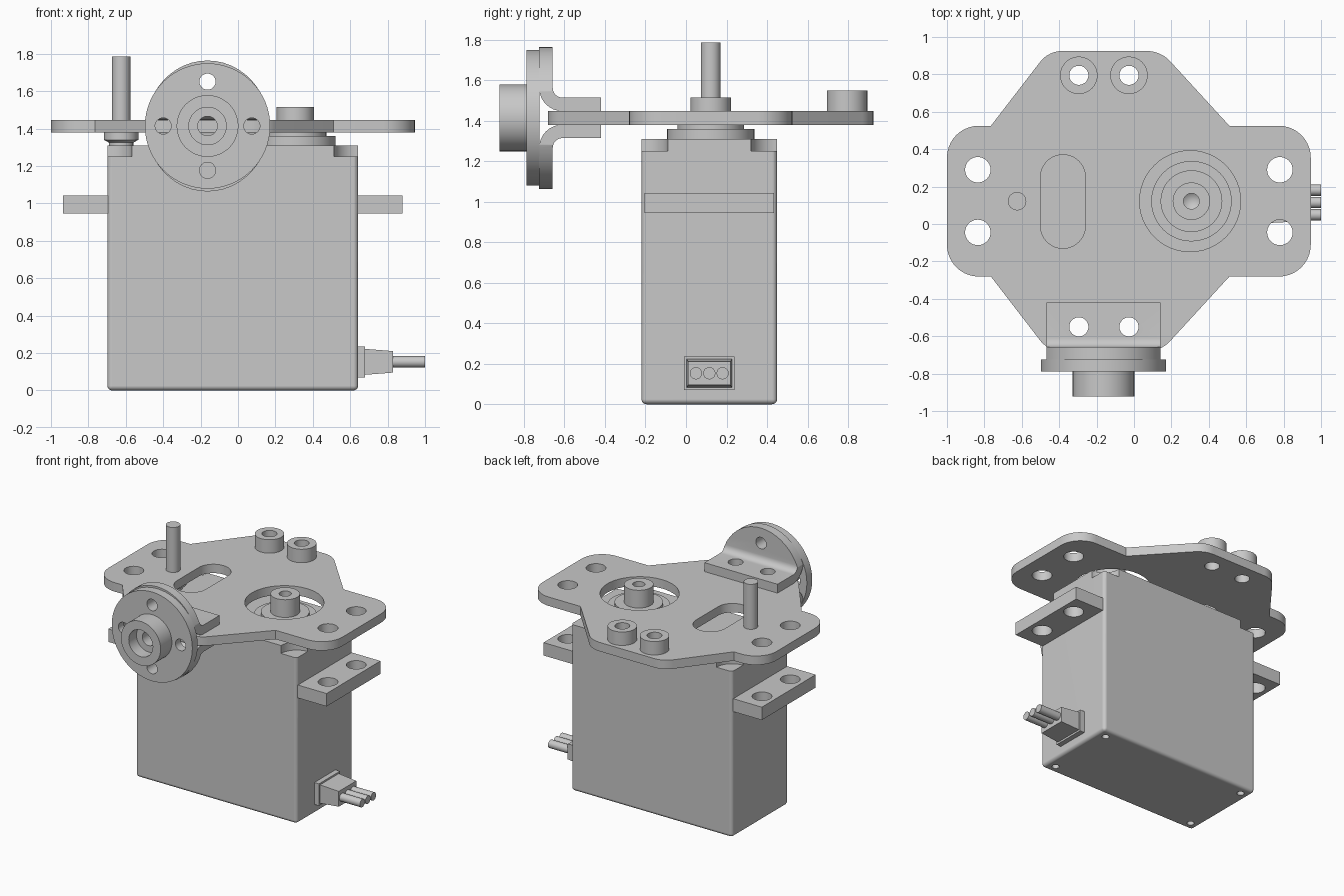
import bpy, bmesh, math
from mathutils import Vector, Matrix

if "Cube" in bpy.data.objects:
    bpy.data.objects.remove(bpy.data.objects["Cube"], do_unlink=True)

grey = bpy.data.materials.new("plain_grey")
grey.use_nodes = True
grey.diffuse_color = (0.58, 0.58, 0.58, 1)
grey.node_tree.nodes["Principled BSDF"].inputs["Base Color"].default_value = (0.58, 0.58, 0.58, 1)

AXIS = {"z": Matrix.Identity(4),
        "-y": Matrix.Rotation(math.pi / 2, 4, "X"),
        "x": Matrix.Rotation(math.pi / 2, 4, "Y")}


def finish(bm, name):
    bmesh.ops.recalc_face_normals(bm, faces=bm.faces)
    me = bpy.data.meshes.new(name)
    bm.to_mesh(me)
    bm.free()
    me.materials.append(grey)
    ob = bpy.data.objects.new(name, me)
    bpy.context.collection.objects.link(ob)
    return ob


def lathe(name, profile, pos, axis="z", steps=48):
    """Spin (radius, height) points about an axis through pos."""
    bm = bmesh.new()
    vs = [bm.verts.new((r, 0, h)) for r, h in profile]
    es = [bm.edges.new(p) for p in zip(vs, vs[1:])]
    bmesh.ops.spin(bm, geom=vs + es, cent=(0, 0, 0), axis=(0, 0, 1),
                   angle=2 * math.pi, steps=steps)
    bmesh.ops.remove_doubles(bm, verts=bm.verts, dist=1e-5)
    bm.transform(Matrix.Translation(pos) @ AXIS[axis])
    return finish(bm, name)


def rod(name, r, length, pos, axis="z"):
    return lathe(name, [(0, 0), (r, 0), (r, length), (0, length)], pos, axis)


def prism(name, pts, depth):
    """Extrude a list of 3D points along a vector."""
    bm = bmesh.new()
    f = bm.faces.new([bm.verts.new(p) for p in pts])
    g = bmesh.ops.extrude_face_region(bm, geom=[f])["geom"]
    bmesh.ops.translate(bm, vec=depth, verts=[v for v in g if isinstance(v, bmesh.types.BMVert)])
    return finish(bm, name)


def box(name, lo, hi):
    (a, b, c), (d, e, f) = lo, hi
    return prism(name, [(a, b, c), (d, b, c), (d, e, c), (a, e, c)], (0, 0, f - c))


def rounded(corners, z, n=10):
    """Fillet a closed outline of (x, y, radius) corners at height z."""
    out = []
    for i, (x, y, r) in enumerate(corners):
        p = Vector((x, y, z))
        if not r:
            out.append(p)
            continue
        a, b = [(Vector((*corners[j % len(corners)][:2], z)) - p).normalized()
                for j in (i - 1, i + 1)]
        half = a.angle(b) / 2
        c = p + (a + b).normalized() * r / math.sin(half)
        t = r / math.tan(half)
        u, v = (p + a * t - c).normalized(), (p + b * t - c).normalized()
        out += [c + u.slerp(v, k / n).normalized() * r for k in range(n + 1)]
    return out


def boolean(ob, tools, op="DIFFERENCE"):
    for t in tools:
        m = ob.modifiers.new("cut", "BOOLEAN")
        m.operation, m.object, m.solver = op, t, "EXACT"
    deps = bpy.context.evaluated_depsgraph_get()
    me = bpy.data.meshes.new_from_object(ob.evaluated_get(deps))
    ob.modifiers.clear()
    ob.data = me
    for t in tools:
        bpy.data.objects.remove(t, do_unlink=True)
    return ob


# servo body: bevelled except around the lid, screw pockets on top, screw holes below
X0, X1, Y0, Y1, TOP = -0.698, 0.642, -0.22, 0.45, 1.31
body = box("servo_body", (X0, Y0, 0), (X1, Y1, TOP))
bm = bmesh.new()
bm.from_mesh(body.data)
edges = [e for e in bm.edges if min(v.co.z for v in e.verts) < 0.1]
bmesh.ops.bevel(bm, geom=edges, offset=0.025, segments=4, profile=0.5, affect="EDGES")
bm.to_mesh(body.data)
bm.free()
cuts = []
for x, sx in ((X0, 1), (X1, -1)):
    for y, sy in ((Y0, 1), (Y1, -1)):
        cuts.append(rod("cutter", 0.13, 0.2, (x, y, 1.25)))
        cuts.append(rod("cutter", 0.025, 0.15, (x + sx * 0.07, y + sy * 0.07, -0.1)))
boolean(body, cuts)

# mounting ears with screw holes
HOLE_Y = (-0.045, 0.29)
for side, a, b, hx in (("right", -0.935, X0 + 0.01, -0.835), ("left", X1 - 0.01, 0.88, 0.78)):
    ear = box(side + "_mounting_ear", (a, -0.205, 0.945), (b, 0.435, 1.042))
    boolean(ear, [rod("cutter", 0.068, 0.3, (hx, y, 0.85)) for y in HOLE_Y])

# output shaft with stepped base and conical screw recess
SX, CY = 0.307, 0.122
lathe("output_shaft", [(0, 1.30), (0.215, 1.30), (0.215, 1.36), (0.165, 1.36), (0.165, 1.382),
                       (0.10, 1.382), (0.10, 1.515), (0.042, 1.515), (0.042, 1.43), (0, 1.40)],
      (SX, CY, 0))

# pivot peg with chamfered collar
lathe("pivot_peg", [(0, 1.305), (0.065, 1.305), (0.065, 1.325), (0.092, 1.34), (0.092, 1.38),
                    (0.049, 1.38), (0.049, 1.785), (0, 1.785)], (-0.625, CY, 0))

# top plate with rounded wings, slot, shaft opening and holes
half = [(-1, 0.525, 0.17), (-0.765, 0.525, 0), (-0.457, 0.925, 0.15),
        (0.143, 0.925, 0.17), (0.51, 0.525, 0), (0.945, 0.525, 0.17)]
outline = half + [(x, 2 * CY - y, r) for x, y, r in reversed(half)]
plate = prism("top_plate", rounded(outline, 1.38), (0, 0, 0.067))
PAIR_X = (-0.295, -0.027)
slot = [(-0.5, 0.37, 0.119), (-0.26, 0.37, 0.119), (-0.26, -0.13, 0.119), (-0.5, -0.13, 0.119)]
cuts = [rod("cutter", 0.27, 0.4, (SX - 0.007, CY, 1.2)),
        prism("cutter", rounded(slot, 1.2), (0, 0, 0.4))]
cuts += [rod("cutter", 0.068, 0.4, (x, y, 1.2)) for x in (-0.835, 0.78) for y in HOLE_Y]
cuts += [rod("cutter", 0.051, 0.4, (x, y, 1.2)) for x in PAIR_X for y in (0.795, -0.55)]
boolean(plate, cuts)

# ring standoffs at the back of the plate
for side, x in zip(("right", "left"), PAIR_X):
    lathe(side + "_standoff", [(0.051, 1.445), (0.10, 1.445), (0.10, 1.548), (0.051, 1.548),
                               (0.051, 1.445)], (x, 0.795, 0))

# bent brackets clamping the plate above and below, trimmed round at the front
HX, HZ = -0.163, 1.414
ring = [(dx, dz) for dx, dz in ((0.237, 0), (-0.237, 0), (0, 0.237), (0, -0.237))]


def arc(r):
    return [(-0.61 - r * math.cos(t), 0.148 - r * math.sin(t))
            for t in (math.pi / 2 * k / 8 for k in range(9))]


for name, s in (("upper_bracket", 1), ("lower_bracket", -1)):
    prof = ([(-0.725, 0.4)] + arc(0.115) + [(-0.42, 0.033), (-0.42, 0.1)]
            + arc(0.048)[::-1] + [(-0.658, 0.4)])
    br = prism(name, [(HX - 0.304, y, HZ + s * z) for y, z in prof], (0.608, 0, 0))
    trim = rod("cutter", 0.35, 0.8, (0, -0.2, HZ), "-y")
    trim.location.x, trim.scale.x = HX, 0.94
    boolean(br, [trim], "INTERSECT")
    cuts = [rod("cutter", 0.051, 0.4, (x, -0.55, 1.2)) for x in PAIR_X]
    cuts.append(rod("cutter", 0.043, 0.3, (HX, -0.6, HZ + s * 0.237), "-y"))
    boolean(br, cuts)

# round horn with bored hub
horn = lathe("round_horn", [(0.052, 0.724), (0.335, 0.724), (0.335, 0.788), (0.165, 0.788),
                            (0.165, 0.922), (0.10, 0.922), (0.10, 0.83), (0.052, 0.83),
                            (0.052, 0.724)], (HX, 0, HZ), "-y", 64)
boolean(horn, [rod("cutter", 0.043, 0.3, (HX + dx, -0.6, HZ + dz), "-y") for dx, dz in ring])

# cable connector: collar, tapered boot and three wires
CZ = 0.153
box("connector_collar", (0.63, -0.01, 0.07), (0.68, 0.24, 0.235))
boot = box("connector_boot", (0.67, 0.003, CZ - 0.07), (0.83, 0.227, CZ + 0.07))
for v in boot.data.vertices:
    if v.co.x > 0.8:
        v.co.y = 0.115 + (v.co.y - 0.115) * 0.93
        v.co.z = CZ + (v.co.z - CZ) * 0.82
for i, y in enumerate((0.049, 0.115, 0.181)):
    rod("wire_%d" % (i + 1), 0.03, 0.18, (0.82, y, CZ), "x")

# smooth round surfaces while keeping edges crisp and large faces flat
for ob in bpy.context.scene.objects:
    if ob.type == "MESH":
        ob.data.shade_smooth()
        ob.data.set_sharp_from_angle(angle=math.radians(30))
body.modifiers.new("even_shading", "WEIGHTED_NORMAL").keep_sharp = True
